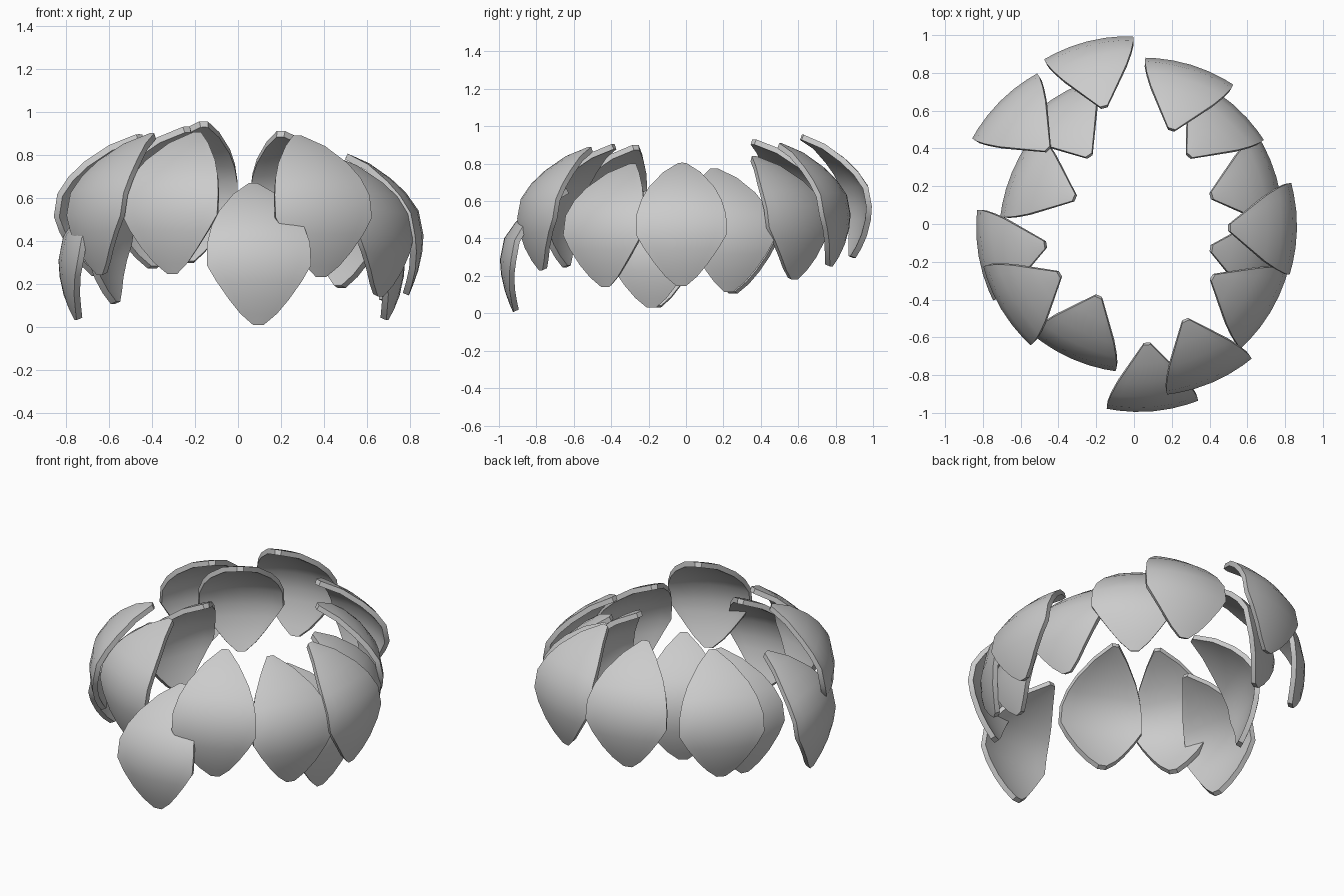
import bpy, bmesh, math
from mathutils import Vector, Matrix

if "Cube" in bpy.data.objects:
    bpy.data.objects.remove(bpy.data.objects["Cube"])

grey = bpy.data.materials.new("petal_grey")
grey.diffuse_color = (0.6, 0.6, 0.6, 1)
grey.use_nodes = True
grey.node_tree.nodes["Principled BSDF"].inputs["Base Color"].default_value = grey.diffuse_color

# Petal spine from tip to base: outward offset, drop below tip, half width
SPINE = [(0, 0, .02), (.1, .045, .10), (.2, .115, .175), (.27, .18, .215),
         (.33, .265, .24), (.353, .38, .243), (.347, .46, .20),
         (.328, .545, .14), (.305, .61, .085), (.285, .66, .025)]
COLS = [-1, -.75, -.4, 0, .4, .75, 1]
CUP = .035


def petal_mesh():
    """One cupped petal, tip at the origin, facing +x."""
    bm = bmesh.new()
    rows = []
    for j, (s, d, w) in enumerate(SPINE):
        a, b = SPINE[max(j - 1, 0)], SPINE[min(j + 1, len(SPINE) - 1)]
        t = Vector((b[0] - a[0], 0, a[1] - b[1])).normalized()
        n = Vector((-t.z, 0, t.x))
        rows.append([bm.verts.new(Vector((s, u * w, -d)) - n * CUP * (u * w / .243) ** 2)
                     for u in COLS])
    for r0, r1 in zip(rows, rows[1:]):
        for i in range(len(COLS) - 1):
            bm.faces.new((r1[i], r1[i + 1], r0[i + 1], r0[i]))
    me = bpy.data.meshes.new("petal")
    bm.to_mesh(me)
    bm.free()
    me.materials.append(grey)
    return me


# Ring of petals: tip x, tip y, tip z, facing angle in degrees
RING = [(-.16, .625, .955, 104.5), (.20, .505, .91, 73), (-.46, .40, .895, 135),
        (-.24, .365, .93, 124), (.295, .365, .84, 49), (-.32, .14, .765, 157),
        (-.475, -.11, .69, 190), (-.40, -.27, .90, 211), (-.19, -.39, .905, 246),
        (.07, -.64, .668, 275), (.275, -.515, .89, 293), (.42, -.285, .80, 329),
        (.415, -.13, .69, 349), (.51, -.02, .805, 359), (.415, .15, .775, 16)]

for k, (x, y, z, ang) in enumerate(RING):
    me = petal_mesh()
    me.transform(Matrix.Translation((x, y, z)) @ Matrix.Rotation(math.radians(ang), 4, 'Z'))
    ob = bpy.data.objects.new(f"petal_{k + 1}", me)
    bpy.context.collection.objects.link(ob)
    # thin shell grown towards the inside of the ring
    m = ob.modifiers.new("thickness", 'SOLIDIFY')
    m.thickness = .03
    m.offset = -1
    bpy.ops.object.select_all(action='DESELECT')
    ob.select_set(True)
    bpy.context.view_layer.objects.active = ob
    bpy.ops.object.modifier_apply(modifier=m.name)
    bpy.ops.object.shade_smooth_by_angle(angle=math.radians(40))
